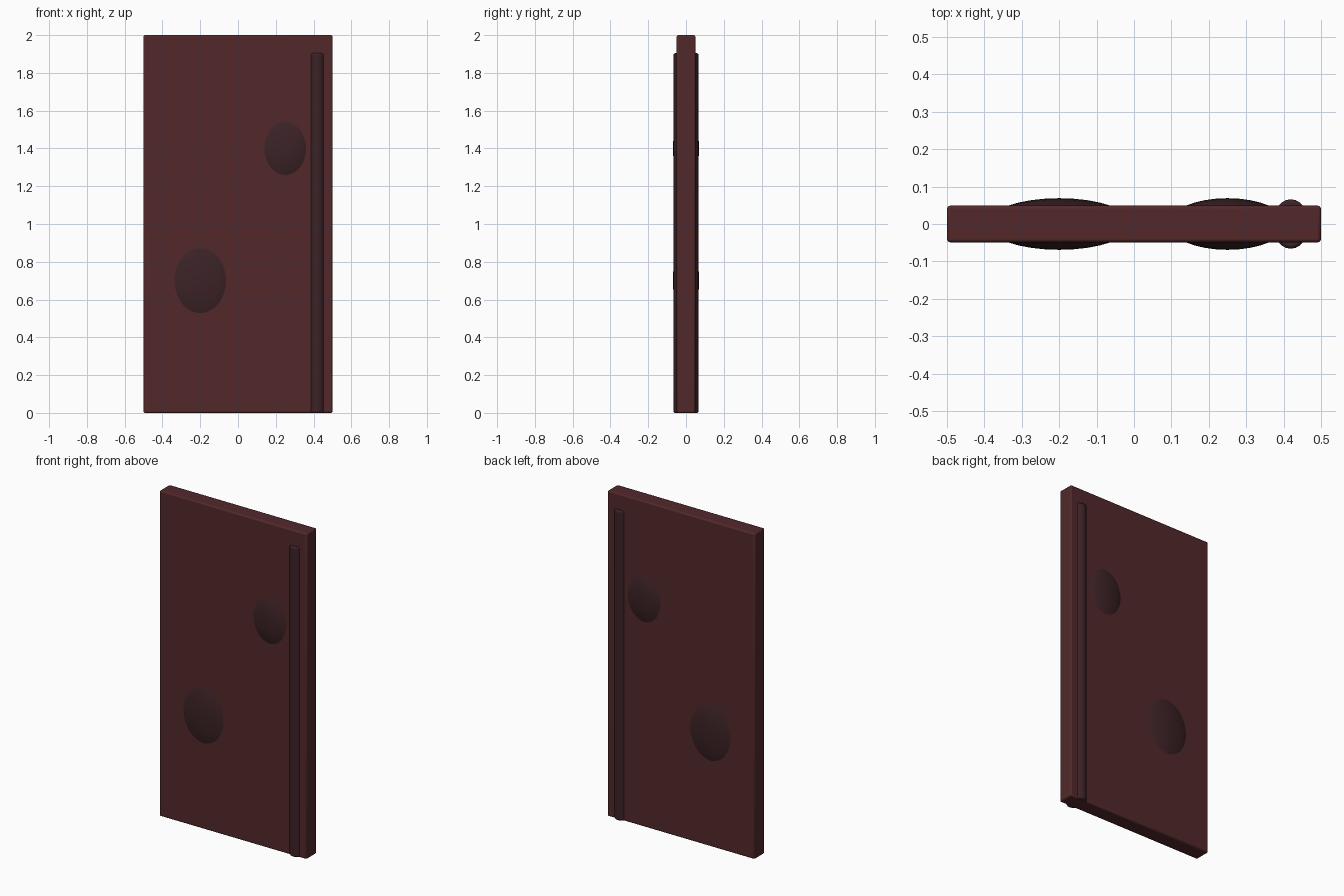
import bpy, math

if "Cube" in bpy.data.objects:
    bpy.data.objects.remove(bpy.data.objects["Cube"])


def paint(obj, name, color):
    mat = bpy.data.materials.get(name) or bpy.data.materials.new(name)
    mat.diffuse_color = color
    mat.use_nodes = True
    mat.node_tree.nodes["Principled BSDF"].inputs["Base Color"].default_value = mat.diffuse_color
    obj.data.materials.append(mat)


def finish(obj, name, scale, bevel=0.0):
    obj.name = name
    obj.scale = scale
    bpy.ops.object.transform_apply(location=False, rotation=False, scale=True)
    if bevel:
        mod = obj.modifiers.new("soft_edges", 'BEVEL')
        mod.width = bevel
        mod.segments = 2
        mod.limit_method = 'ANGLE'
        mod.angle_limit = math.radians(40)
    bpy.ops.object.shade_smooth_by_angle(angle=math.radians(30))
    return obj


WOOD = (0.085, 0.022, 0.024, 1)
DARK = (0.045, 0.016, 0.019, 1)

# Main slab
bpy.ops.mesh.primitive_cube_add(size=1, location=(0, 0, 1))
slab = finish(bpy.context.object, "slab", (1.0, 0.098, 2.0), 0.008)
paint(slab, "red_brown", WOOD)

# Rounded rib running up through both faces near the right edge
bpy.ops.mesh.primitive_cylinder_add(vertices=24, radius=1, depth=1, location=(0.419, 0, 0.952))
rib = finish(bpy.context.object, "edge_rib", (0.05, 0.066, 1.904), 0.008)
paint(rib, "dark_brown", DARK)

# Flattened bulges showing on both faces
for name, x, z, rx, rz in (("lower_bulge", -0.2, 0.7, 0.195, 0.245),
                           ("upper_bulge", 0.25, 1.4, 0.158, 0.2)):
    bpy.ops.mesh.primitive_uv_sphere_add(segments=32, ring_count=20, radius=1, location=(x, 0, z))
    bulge = finish(bpy.context.object, name, (rx, 0.069, rz))
    paint(bulge, "dark_brown", DARK)
